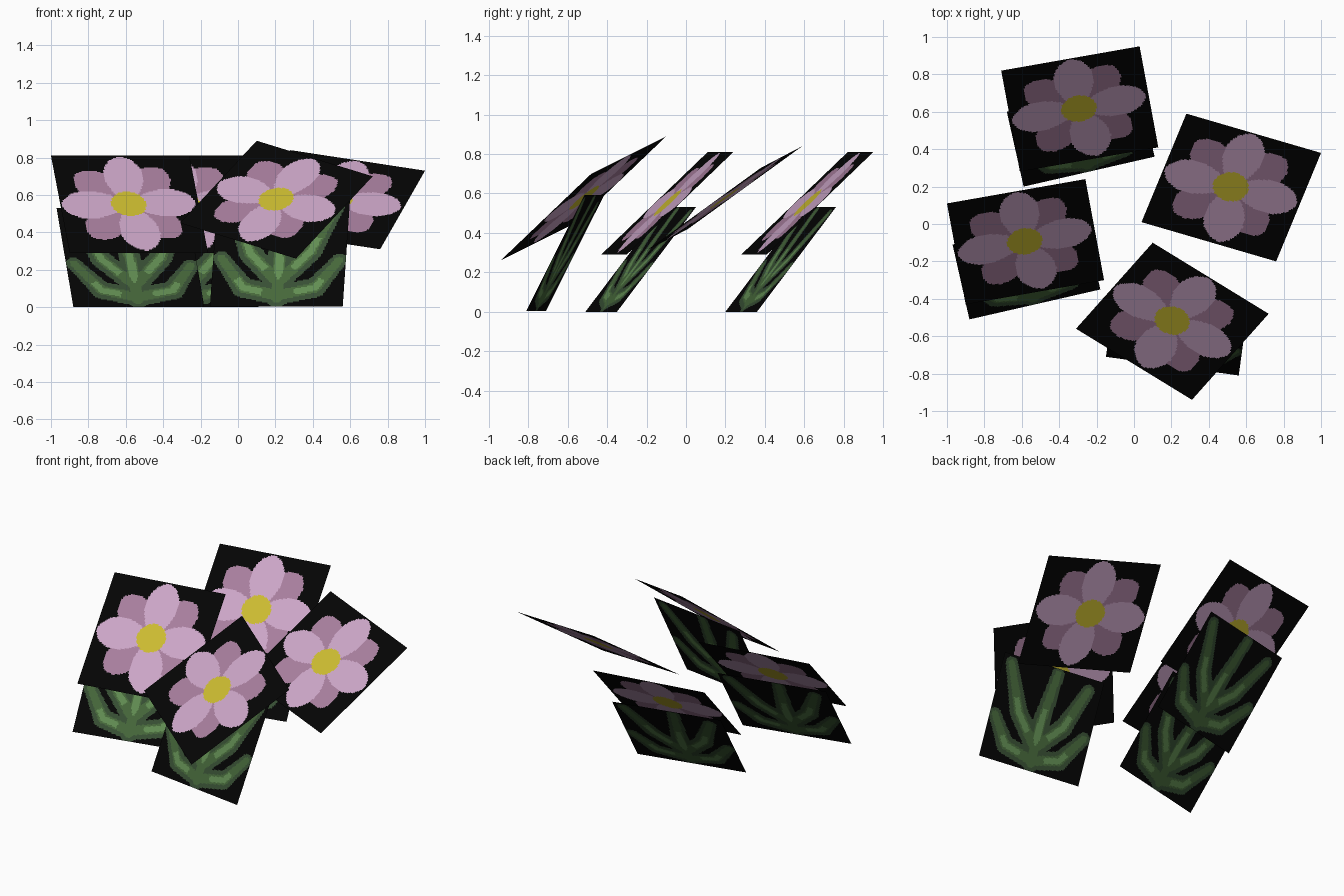
import bpy, bmesh, math
from mathutils import Vector

if "Cube" in bpy.data.objects:
    bpy.data.objects.remove(bpy.data.objects["Cube"])

N = 90  # cells per card side; the painted pattern follows the cells


def material(name, rgb):
    m = bpy.data.materials.new(name)
    m.diffuse_color = (*rgb, 1)
    m.use_nodes = True
    m.node_tree.nodes["Principled BSDF"].inputs["Base Color"].default_value = m.diffuse_color
    return m


black = material("black_backing", (0.0013, 0.0013, 0.0013))
pink = material("light_pink", (0.60, 0.38, 0.57))
mauve = material("dark_mauve", (0.39, 0.21, 0.34))
yellow = material("yellow_centre", (0.60, 0.50, 0.03))
green_d = material("dark_green", (0.038, 0.078, 0.034))
green_m = material("mid_green", (0.060, 0.135, 0.042))
green_l = material("light_green", (0.120, 0.265, 0.085))


def in_petal(dx, dy, angle, length, half_width):
    """Rounded teardrop petal pointing away from the flower centre."""
    a = math.radians(angle)
    x = (dx * math.cos(a) + dy * math.sin(a)) / length
    y = abs(-dx * math.sin(a) + dy * math.cos(a))
    if not 0 < x < 1:
        return False
    k = x ** 1.35
    return y < half_width * (4 * k * (1 - k)) ** 0.62


def flower_rule(s, t):
    dx, dy = s - 0.495, t - 0.505
    if math.hypot(dx, dy) < 0.126:
        return 3
    if any(in_petal(dx, dy, a, 0.485, 0.142) for a in (90, 2, 182, -81)):
        return 1
    if any(in_petal(dx, dy, a, 0.46, 0.142) for a in (50, 138, 228, -45)):
        return 2
    return 0


# Branching leaf: side arms from the base, upper arms splitting off a trunk
ARMS = [
    [(.50, .10), (.24, .17), (.06, .44)],
    [(.50, .22), (.28, .48), (.13, .88)],
    [(.50, .08), (.50, .45), (.45, .95)],
    [(.50, .22), (.73, .50), (.91, .92)],
    [(.50, .10), (.78, .17), (.95, .42)],
]


def arm_distance(s, t):
    """Distance to the nearest arm (tapering outwards) and place along it."""
    p, best = Vector((s, t)), (9, 0)
    for arm in ARMS:
        for i in range(2):
            a, b = Vector(arm[i]), Vector(arm[i + 1])
            k = max(0, min(1, (p - a).dot(b - a) / (b - a).length_squared))
            d = (p - a.lerp(b, k)).length * (1 + 0.45 * max(0, i + k - 1))
            best = min(best, (d, i + k))
    return best


def leaf_rule(s, t):
    d, k = arm_distance(s, t)
    if d < 0.028 and 0.45 < k < 1.3:
        return 3
    return 2 if d < 0.046 else 1 if d < 0.088 else 0


def card(name, bl, br, tl, rule, mats):
    """Flat card from three corners, coloured cell by cell with a rule."""
    bl, br, tl = Vector(bl), Vector(br), Vector(tl)
    bm = bmesh.new()
    v = [[bm.verts.new(bl + (br - bl) * (i / N) + (tl - bl) * (j / N))
          for i in range(N + 1)] for j in range(N + 1)]
    for j in range(N):
        for i in range(N):
            f = bm.faces.new((v[j][i], v[j][i + 1], v[j + 1][i + 1], v[j + 1][i]))
            f.material_index = rule((i + .5) / N, (j + .5) / N)
    me = bpy.data.meshes.new(name)
    bm.to_mesh(me)
    bm.free()
    for m in mats:
        me.materials.append(m)
    bpy.context.collection.objects.link(bpy.data.objects.new(name, me))


FLOWER = [black, pink, mauve, yellow]
LEAF = [black, green_d, green_m, green_l]

# Left and back plants are the same pair, shifted
for label, off in (("left", (0, 0, 0)), ("back", (.29, .71, 0))):
    o = Vector(off)
    card(label + "_flower", o + Vector((-.90, -.43, .29)), o + Vector((-.16, -.30, .29)),
         o + Vector((-1.0, .11, .81)), flower_rule, FLOWER)
    card(label + "_leaf", o + Vector((-.88, -.51, 0)), o + Vector((-.18, -.35, 0)),
         o + Vector((-.97, -.11, .53)), leaf_rule, LEAF)

# Right flower has no leaf
card("right_flower", (.04, .01, .42), (.76, -.20, .31), (.28, .59, .84), flower_rule, FLOWER)

# Front plant; the leaf's top edge stops just under the flower
card("front_flower", (-.31, -.56, .45), (.31, -.94, .26), (.10, -.10, .89), flower_rule, FLOWER)
card("front_leaf", (-.15, -.71, .005), (.56, -.81, .005), (-.11, -.415, .592), leaf_rule, LEAF)
